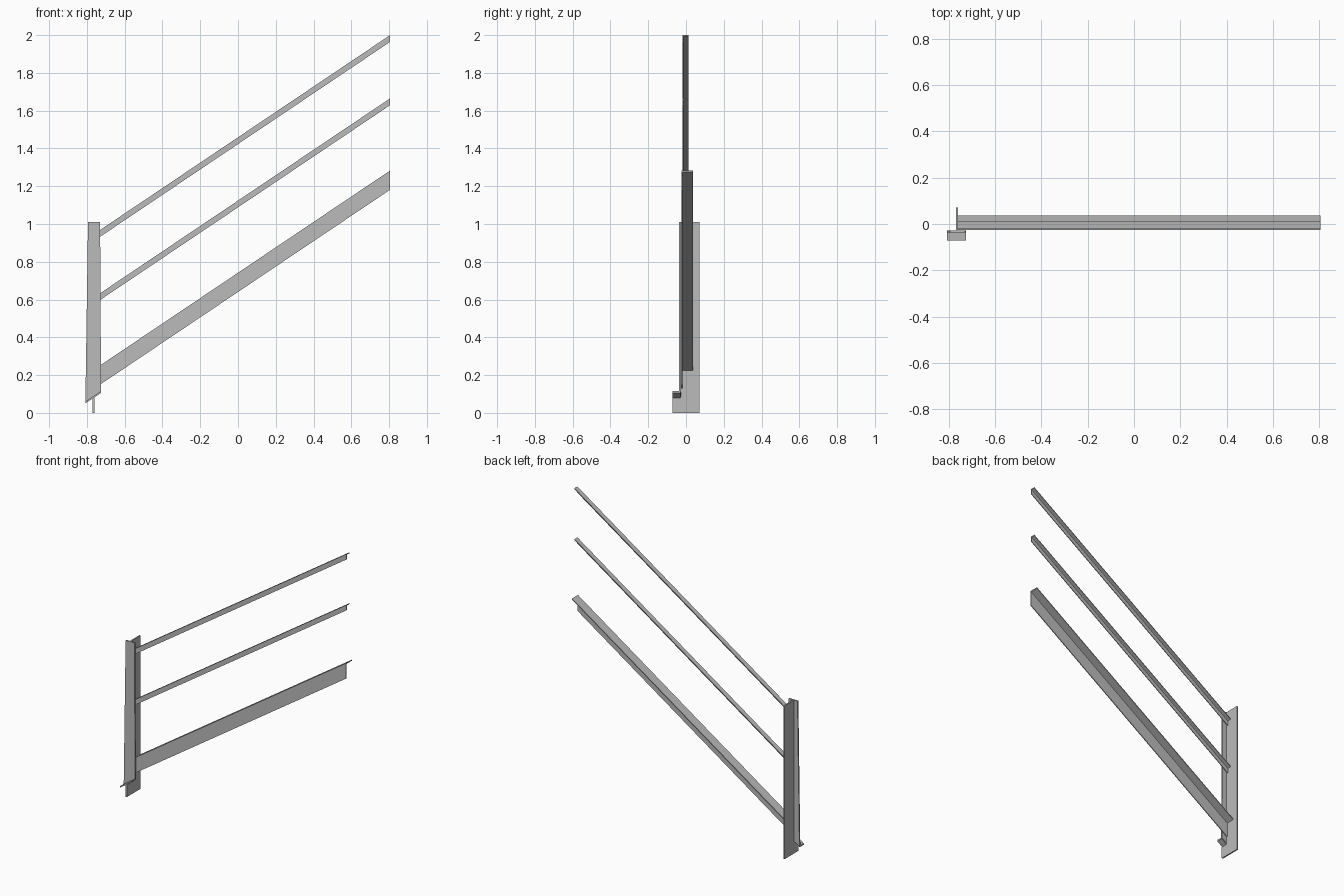
import bpy
import bmesh
from mathutils import Vector

cube = bpy.data.objects.get("Cube")
if cube:
    bpy.data.objects.remove(cube, do_unlink=True)

steel = bpy.data.materials.new("grey_steel")
steel.use_nodes = True
colour = (0.5, 0.5, 0.5, 1)
steel.diffuse_color = colour
steel.node_tree.nodes["Principled BSDF"].inputs["Base Color"].default_value = colour


def extrude(name, outline, offset):
    """Solid made by sweeping a closed 3D outline along an offset."""
    bm = bmesh.new()
    face = bm.faces.new([bm.verts.new(p) for p in outline])
    swept = bmesh.ops.extrude_face_region(bm, geom=[face], use_keep_orig=True)
    verts = [v for v in swept["geom"] if isinstance(v, bmesh.types.BMVert)]
    bmesh.ops.translate(bm, verts=verts, vec=Vector(offset))
    bmesh.ops.recalc_face_normals(bm, faces=bm.faces)
    mesh = bpy.data.meshes.new(name)
    bm.to_mesh(mesh)
    bm.free()
    mesh.materials.append(steel)
    obj = bpy.data.objects.new(name, mesh)
    bpy.context.collection.objects.link(obj)
    return obj


SLOPE = 0.672
START, END = -0.76, 0.805
RUN = END - START


def angle_rail(name, top, height, front, back, thick):
    """Sloping angle section with upright web in front and flange on top."""
    z = top - SLOPE * RUN
    inner, under = front + thick, z - thick * 1.2
    section = [(front, z), (back, z), (back, under), (inner, under),
               (inner, z - height), (front, z - height)]
    extrude(name, [(START, y, h) for y, h in section], (RUN, 0, SLOPE * RUN))


# Sloping rails, cut plumb at the upper end
angle_rail("top_rail", 2.0, 0.036, -0.019, 0.012, 0.005)
angle_rail("middle_rail", 1.665, 0.036, -0.019, 0.012, 0.005)
angle_rail("stringer", 1.283, 0.102, -0.025, 0.037, 0.006)

# Post web, with a toe reaching forward under the foot
web = [(-0.072, 0), (0.072, 0), (0.072, 1.01), (-0.028, 1.01),
       (-0.028, 0.078), (-0.072, 0.078)]
extrude("post_web", [(-0.769, y, z) for y, z in web], (0.009, 0, 0))

# Tapered post front plate, with sloping lower edge
plate = [(-0.808, 0.055), (-0.725, 0.112), (-0.73, 1.01), (-0.794, 1.01)]
extrude("post_front", [(x, -0.036, z) for x, z in plate], (0, 0.009, 0))

# Sloping foot plate projecting forward
foot = [(-0.808, 0.05), (-0.725, 0.106), (-0.725, 0.116), (-0.808, 0.06)]
extrude("post_foot", [(x, -0.072, z) for x, z in foot], (0, 0.042, 0))
